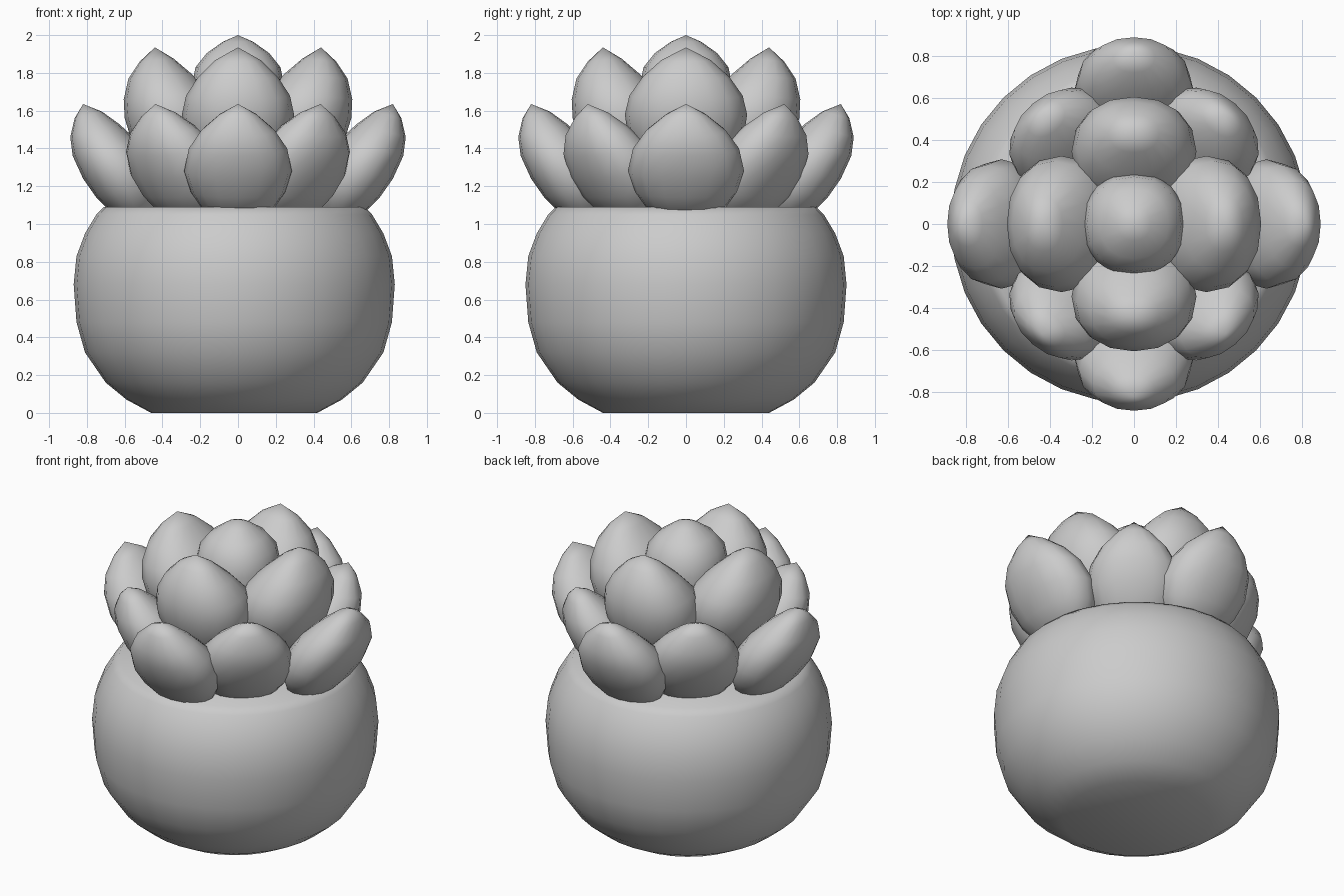
import bpy, bmesh
from math import sin, cos, pi, radians

if "Cube" in bpy.data.objects:
    bpy.data.objects.remove(bpy.data.objects["Cube"])


def make(name, rings, loc=(0, 0, 0), angle=0):
    """Skin a list of rings, capping both ends, and smooth-shade the object."""
    bm = bmesh.new()
    loops = [[bm.verts.new(p) for p in ring] for ring in rings]
    for a, b in zip(loops, loops[1:]):
        n = max(len(a), len(b))
        for i in range(n):
            j = (i + 1) % n
            if len(a) == 1:
                bm.faces.new((a[0], b[j], b[i]))
            elif len(b) == 1:
                bm.faces.new((a[i], a[j], b[0]))
            else:
                bm.faces.new((a[i], a[j], b[j], b[i]))
    for end in (loops[0], loops[-1]):
        if len(end) > 2:
            bm.faces.new(end)
    bmesh.ops.recalc_face_normals(bm, faces=bm.faces)
    me = bpy.data.meshes.new(name)
    bm.to_mesh(me)
    bm.free()
    ob = bpy.data.objects.new(name, me)
    bpy.context.collection.objects.link(ob)
    ob.location = loc
    ob.rotation_euler.z = radians(angle)
    bpy.ops.object.select_all(action='DESELECT')
    ob.select_set(True)
    bpy.context.view_layer.objects.active = ob
    bpy.ops.object.shade_smooth_by_angle(angle=radians(48))
    return ob


def sq(v, e):
    return abs(v) ** e * (1 if v >= 0 else -1)


def leaf(name, sections, base, tip, angle, shift=0, width=1, sides=16):
    """Leaf along +x: sections are (outer r, outer z, inner r, inner z, half width)."""
    rings = [[(base[0] + shift, 0, base[1])]]
    for ro, zo, ri, zi, w in sections:
        ring = []
        for k in range(sides):
            t = 2 * pi * k / sides
            c, s = sq(cos(t), 0.92), sq(sin(t), 0.92)
            ring.append(((ro + ri) / 2 + (ro - ri) / 2 * c + shift,
                         w * width * s,
                         (zo + zi) / 2 + (zo - zi) / 2 * c))
        rings.append(ring)
    rings.append([(tip[0] + shift, 0, tip[1])])
    make(name, rings, angle=angle)


# Round pot with flat foot and flat top
pot = [(0.44, 0), (0.57, 0.07), (0.68, 0.16), (0.79, 0.32), (0.835, 0.48),
       (0.85, 0.68), (0.835, 0.83), (0.79, 0.95), (0.73, 1.05), (0.69, 1.09)]
make("pot", [[(r * cos(2 * pi * k / 32), r * sin(2 * pi * k / 32), z)
              for k in range(32)] for r, z in pot], loc=(-0.02, 0, 0))

# Outer row of eight leaves
outer = [(0.66, 1.05, 0.42, 1.08, 0.18), (0.75, 1.14, 0.41, 1.20, 0.25),
         (0.82, 1.24, 0.44, 1.32, 0.285), (0.875, 1.36, 0.53, 1.44, 0.26),
         (0.888, 1.46, 0.63, 1.53, 0.195), (0.865, 1.56, 0.72, 1.595, 0.1)]
for a in (0, 90, 180, 270):
    leaf("outer_leaf", outer, (0.5, 1.0), (0.82, 1.635), a,
         width=1.08 if a % 180 == 0 else 1)
for a in (50, 130, 230, 310):
    leaf("outer_diagonal_leaf", outer, (0.5, 1.0), (0.82, 1.635), a, shift=-0.14)

# Inner row of four leaves
inner = [(0.47, 1.30, 0.13, 1.35, 0.2), (0.56, 1.43, 0.08, 1.48, 0.28),
         (0.60, 1.56, 0.09, 1.60, 0.297), (0.605, 1.66, 0.15, 1.70, 0.275),
         (0.58, 1.77, 0.24, 1.79, 0.21), (0.52, 1.86, 0.34, 1.875, 0.12)]
for a in (0, 90, 180, 270):
    leaf("inner_leaf", inner, (0.3, 1.22), (0.44, 1.935), a,
         width=1.09 if a % 180 == 0 else 1)

# Upright centre bud
bud = [(r, z, -r, z, r) for r, z in
       ((0.12, 1.32), (0.21, 1.45), (0.24, 1.6), (0.245, 1.73),
        (0.225, 1.83), (0.165, 1.905), (0.08, 1.965))]
leaf("centre_bud", bud, (0, 1.25), (0, 2.0), 270)
